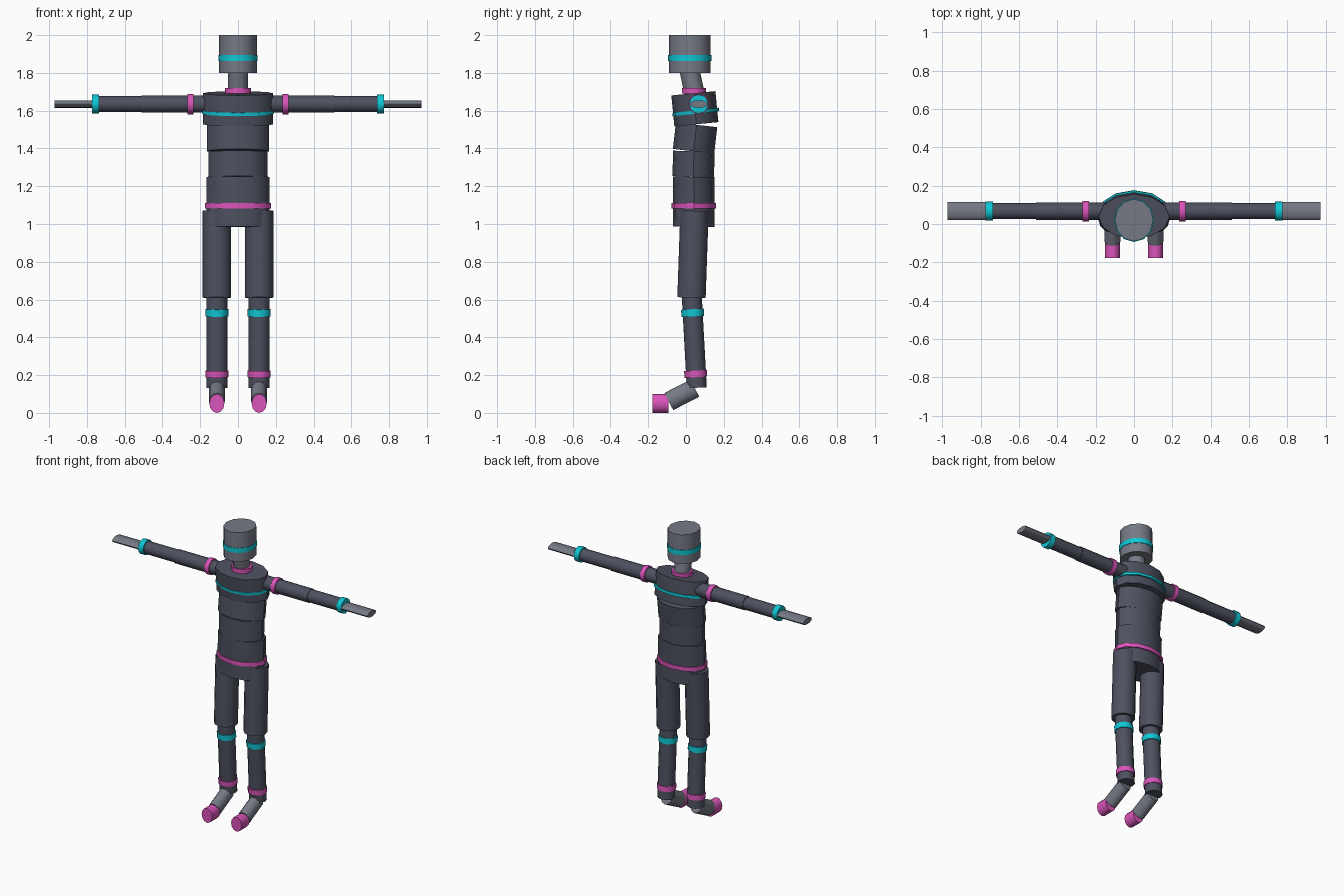
import bpy
import math
from mathutils import Matrix, Vector

cube = bpy.data.objects.get("Cube")
if cube:
    bpy.data.objects.remove(cube, do_unlink=True)


def material(name, rgb):
    m = bpy.data.materials.new(name)
    m.use_nodes = True
    colour = (*rgb, 1)
    m.diffuse_color = colour
    m.node_tree.nodes["Principled BSDF"].inputs["Base Color"].default_value = colour
    return m


suit = material("dark slate", (0.075, 0.082, 0.115))
grey = material("mid grey", (0.18, 0.195, 0.235))
cyan = material("cyan trim", (0.005, 0.56, 0.66))
pink = material("pink trim", (0.70, 0.09, 0.49))


def tube(name, start, end, width, depth, mat):
    """Elliptical cylinder from start to end; width and depth are its radii."""
    start, end = Vector(start), Vector(end)
    axis = (end - start).normalized()
    side = Vector((0, 1, 0)) if abs(axis.x) > 0.9 else Vector((1, 0, 0))
    other = axis.cross(side).normalized()
    side = other.cross(axis)
    turn = Matrix((side, other, axis)).transposed().to_4x4()
    bpy.ops.mesh.primitive_cylinder_add(vertices=12, radius=1, depth=1)
    ob = bpy.context.object
    ob.name = name
    size = Matrix.Diagonal((width, depth, (end - start).length, 1))
    ob.data.transform(Matrix.Translation((start + end) / 2) @ turn @ size)
    ob.data.materials.append(mat)
    bpy.ops.object.shade_smooth_by_angle(angle=math.radians(40))
    return ob


def upright(name, low, high, width, depth, mat):
    """Tube on the centre line; low and high are (y, z)."""
    return tube(name, (0, *low), (0, *high), width, depth, mat)


# Torso
upright("pelvis", (0.04, 0.985), (0.042, 1.25), 0.167, 0.11, suit)
upright("belt", (0.042, 1.083), (0.042, 1.111), 0.175, 0.118, pink)
upright("abdomen", (0.038, 1.25), (0.042, 1.385), 0.155, 0.11, suit)
upright("ribcage", (0.04, 1.385), (0.056, 1.525), 0.165, 0.11, suit)
upright("chest", (0.055, 1.528), (0.039, 1.692), 0.185, 0.117, suit)
upright("chest_stripe", (0.053, 1.584), (0.051, 1.602), 0.19, 0.124, cyan)

# Neck and head
upright("collar", (0.042, 1.69), (0.042, 1.72), 0.069, 0.064, pink)
upright("neck", (0.047, 1.68), (0.02, 1.81), 0.053, 0.053, grey)
upright("head", (0.02, 1.80), (0.02, 2.0), 0.1, 0.11, grey)
upright("head_band", (0.02, 1.862), (0.02, 1.895), 0.104, 0.114, cyan)

# Arms and legs
arm_y, arm_z, leg_x = 0.067, 1.635, 0.112
for label, s in (("left", 1), ("right", -1)):
    def arm(part, inner, outer, width, depth, mat):
        tube(f"{label}_{part}", (s * inner, arm_y, arm_z),
             (s * outer, arm_y, arm_z), width, depth, mat)

    def leg(part, low, high, width, depth, mat):
        tube(f"{label}_{part}", (s * leg_x, *low), (s * leg_x, *high),
             width, depth, mat)

    arm("upper_arm", 0.12, 0.51, 0.046, 0.046, suit)
    arm("shoulder_band", 0.235, 0.268, 0.054, 0.054, pink)
    arm("forearm", 0.51, 0.77, 0.042, 0.042, suit)
    arm("wrist_band", 0.735, 0.773, 0.05, 0.05, cyan)
    arm("hand", 0.765, 0.972, 0.047, 0.02, grey)

    leg("thigh", (0.029, 0.61), (0.045, 1.07), 0.075, 0.075, suit)
    leg("shin", (0.057, 0.133), (0.03, 0.63), 0.056, 0.053, suit)
    leg("knee_band", (0.036, 0.511), (0.034, 0.549), 0.061, 0.06, cyan)
    leg("ankle_band", (0.052, 0.189), (0.05, 0.224), 0.061, 0.06, pink)
    leg("foot", (-0.091, 0.06), (0.047, 0.131), 0.042, 0.051, grey)
    leg("toe", (-0.178, 0.05), (-0.092, 0.05), 0.04, 0.05, pink)
